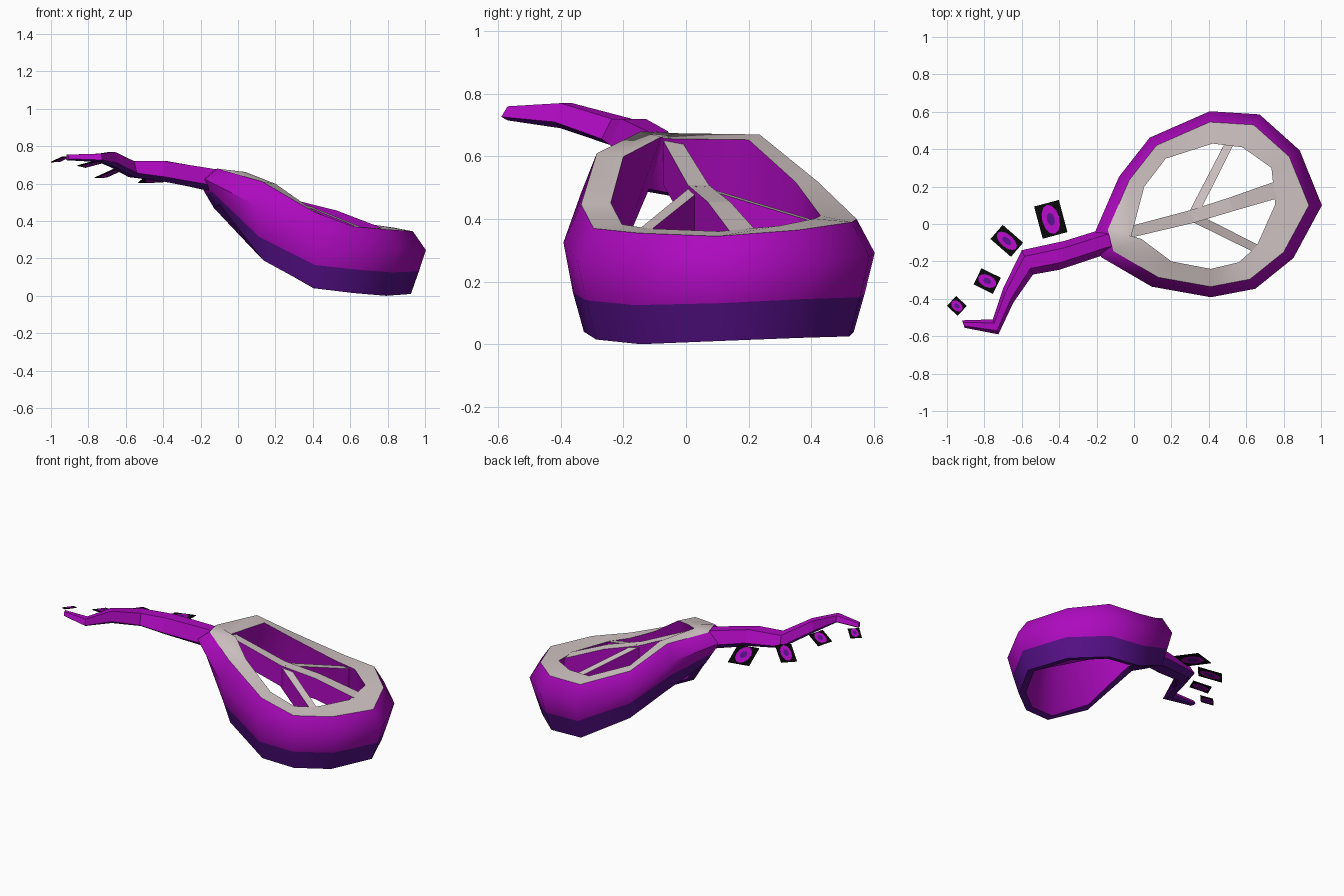
import bpy, bmesh, math
from mathutils import Vector, Matrix

if "Cube" in bpy.data.objects:
    bpy.data.objects.remove(bpy.data.objects["Cube"])


def mat(name, col):
    m = bpy.data.materials.new(name)
    m.diffuse_color = (*col, 1)
    m.use_nodes = True
    m.node_tree.nodes["Principled BSDF"].inputs["Base Color"].default_value = m.diffuse_color
    return m


PURPLE = mat("purple", (0.42, 0.003, 0.52))
DARK = mat("dark purple", (0.09, 0.005, 0.24))
PALE = mat("pale grey", (0.66, 0.57, 0.57))
BLACK = mat("black", (0.002, 0.002, 0.002))


def finish(name, bm, mats, smooth=None, recalc=True):
    if recalc:
        bmesh.ops.recalc_face_normals(bm, faces=bm.faces[:])
    me = bpy.data.meshes.new(name)
    bm.to_mesh(me)
    bm.free()
    for m in mats:
        me.materials.append(m)
    ob = bpy.data.objects.new(name, me)
    bpy.context.collection.objects.link(ob)
    if smooth:
        bpy.ops.object.select_all(action='DESELECT')
        ob.select_set(True)
        bpy.context.view_layer.objects.active = ob
        bpy.ops.object.shade_smooth_by_angle(angle=math.radians(smooth))
    return ob


def bridge(bm, a, b, mi):
    n = len(a)
    for i in range(n):
        j = (i + 1) % n
        bm.faces.new((a[i], a[j], b[j], b[i])).material_index = mi


# Shell: rim x, y, z, inner rim x, y, bottom z
ROWS = [
    (.405, .545, .40, .42, .43, .04), (.64, .53, .39, .58, .41, .025),
    (.83, .36, .365, .735, .30, .02), (.935, .10, .345, .755, .105, .01),
    (.80, -.15, .355, .655, -.12, 0), (.62, -.295, .37, .56, -.205, .015),
    (.41, -.335, .447, .41, -.24, .04), (.13, -.285, .61, .20, -.20, .19),
    (-.11, -.145, .68, .04, -.08, .49), (-.14, -.03, .674, -.015, -.065, .47),
    (-.025, .235, .67, .055, .20, .35), (.12, .42, .52, .17, .35, .20)]
CX, CY = .40, .10


def ring(bm, scale, frac, limit=9):
    return [bm.verts.new((CX + (x - CX) * scale, CY + (y - CY) * scale,
                          zb + min((zt - zb) * frac, limit)))
            for x, y, zt, ix, iy, zb in ROWS]


bm = bmesh.new()
rim = ring(bm, 1, 1)
wide = ring(bm, 1.13, .70)
low = ring(bm, 1.06, .36, .125)
base = ring(bm, .98, 0)
base_in = ring(bm, .89, .03)
rim_in = [bm.verts.new((ix, iy, zt + .1 * (.5 - zt))) for x, y, zt, ix, iy, zb in ROWS]
for a, b, mi in ((rim, wide, 0), (wide, low, 0), (low, base, 1),
                 (base, base_in, 1), (base_in, rim_in, 0), (rim_in, rim, 2)):
    bridge(bm, a, b, mi)
finish("shell", bm, [PURPLE, DARK, PALE], 52)


# Spokes across the opening: pale top edge on a deep purple web
def spoke(name, pts, depth=.14):
    bm = bmesh.new()
    rings = []
    d = Vector(pts[-1][:3]) - Vector(pts[0][:3])
    side = Vector((-d.y, d.x, 0)).normalized()
    for x, y, z, w in pts:
        p, s, dn = Vector((x, y, z)), side * w / 2, Vector((0, 0, -depth))
        rings.append([bm.verts.new(v) for v in (p + s, p - s, p - s + dn, p + s + dn)])
    for a, b in zip(rings, rings[1:]):
        bridge(bm, a, b, 1)
        bm.faces.ensure_lookup_table()
        bm.faces[-4].material_index = 0
    for r in (rings[0], rings[-1]):
        bm.faces.new(r).material_index = 1
    finish(name, bm, [PALE, PURPLE])


spoke("long_spoke", [(-.03, -.045, .652, .06), (.31, .04, .508, .07),
                     (.52, .105, .455, .075), (.77, .185, .358, .09)])
spoke("back_spoke", [(.31, .04, .505, .05), (.51, .43, .387, .045)])
spoke("front_spoke", [(.31, .04, .505, .05), (.66, -.135, .363, .045)])

# Bent arm: left edge x, y, right edge x, y, top z, bottom z
ARM = [(-.10, -.02, -.08, -.15, .665, .56), (-.16, -.025, -.13, -.155, .68, .56),
       (-.37, -.09, -.40, -.245, .72, .61), (-.60, -.14, -.54, -.27, .72, .635),
       (-.70, -.345, -.645, -.42, .77, .69), (-.755, -.51, -.725, -.59, .76, .715),
       (-.92, -.515, -.905, -.555, .755, .725)]
bm = bmesh.new()
rings = []
for lx, ly, rx, ry, zt, zb in ARM:
    l, r = Vector((lx, ly, 0)), Vector((rx, ry, 0))
    prof = ((0, .3), (.25, 1), (.75, 1), (1, .25), (.75, 0), (.25, 0))
    rings.append([bm.verts.new(l.lerp(r, u) + Vector((0, 0, zb + (zt - zb) * v))) for u, v in prof])
for a, b in zip(rings, rings[1:]):
    for i in range(6):
        j = (i + 1) % 6
        bm.faces.new((a[i], a[j], b[j], b[i])).material_index = 0 if i < 3 else 1
bm.faces.new(rings[0])
bm.faces.new(rings[-1])
finish("arm", bm, [PURPLE, DARK])

# Floating eye plates: centre, length, width, heading, slope along x
PLATES = [(-.445, .025, .625, .178, .137, -75, .08), (-.68, -.09, .657, .145, .10, -41, .28),
          (-.785, -.305, .705, .115, .096, -26, .17), (-.947, -.438, .73, .078, .072, -43, .28)]
for k, (x, y, z, ln, wd, yaw, slope) in enumerate(PLATES):
    bm = bmesh.new()
    bmesh.ops.create_cube(bm, size=1, matrix=Matrix.Diagonal((ln, wd, .004, 1)))
    # painted oval and pupil on both faces
    for scale, h, mi in ((.45, .003, 1), (.2, .004, 2)):
        for s in (1, -1):
            vs = [bm.verts.new((ln * scale * math.cos(t * math.tau / 12),
                                wd * scale * .75 * math.sin(t * math.tau / 12), h * s))
                  for t in range(12)]
            f = bm.faces.new(vs if s > 0 else vs[::-1])
            f.material_index = mi
    bmesh.ops.rotate(bm, verts=bm.verts[:], matrix=Matrix.Rotation(math.radians(yaw), 3, 'Z'))
    for v in bm.verts:
        v.co = Vector((x + v.co.x, y + v.co.y, z + v.co.z + slope * v.co.x - .2 * v.co.y))
    finish(f"eye_plate_{k + 1}", bm, [BLACK, PURPLE, DARK], recalc=False)
